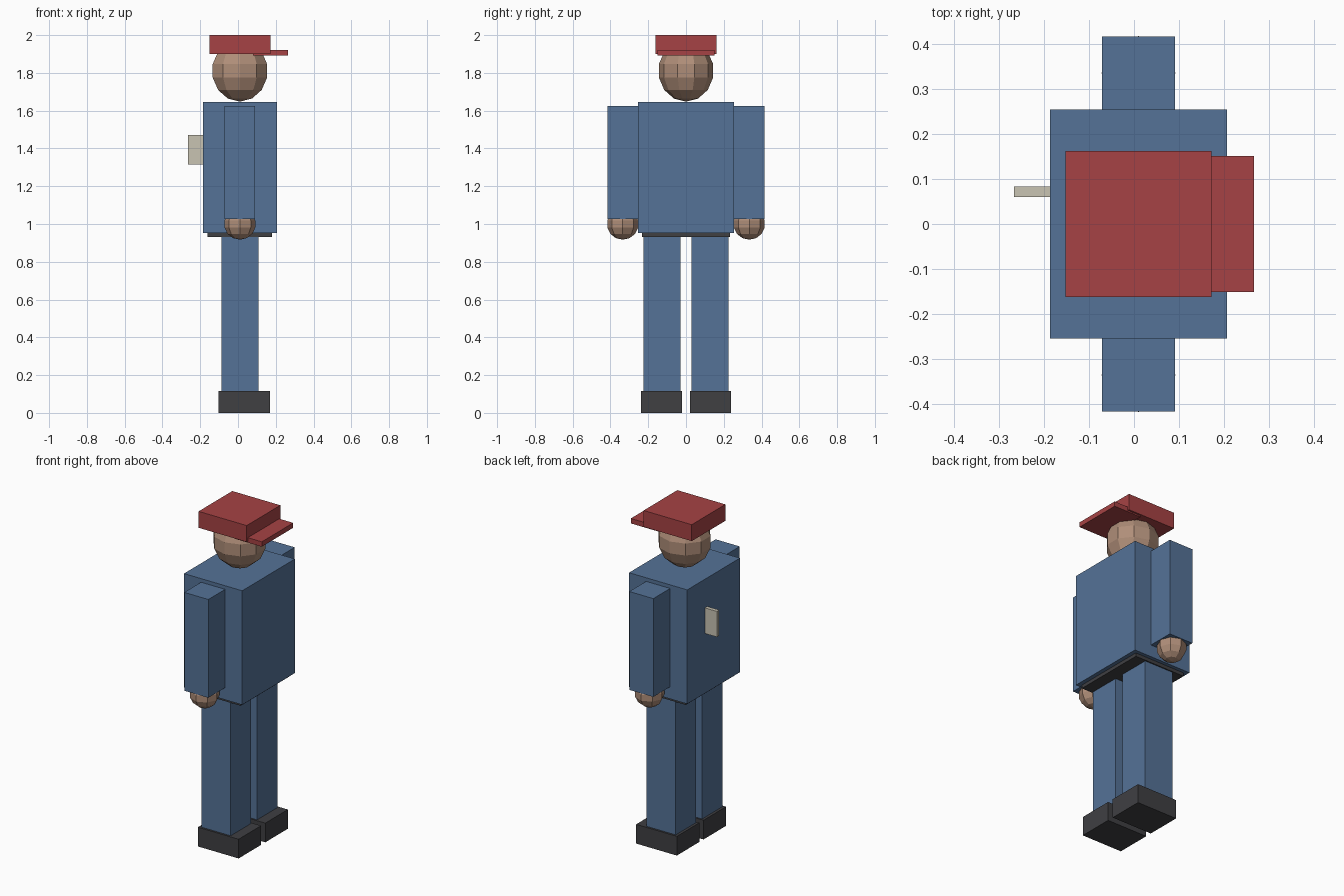
import bpy

if "Cube" in bpy.data.objects:
    bpy.data.objects.remove(bpy.data.objects["Cube"])

CX = 0.01  # body axis; the figure looks towards +x


def material(name, rgb):
    m = bpy.data.materials.new(name)
    m.diffuse_color = (*rgb, 1)
    m.use_nodes = True
    m.node_tree.nodes["Principled BSDF"].inputs["Base Color"].default_value = m.diffuse_color
    return m


blue = material("blue_cloth", (0.09, 0.17, 0.31))
red = material("red_cloth", (0.38, 0.055, 0.058))
skin = material("skin", (0.43, 0.27, 0.19))
dark = material("dark_leather", (0.05, 0.05, 0.055))
cream = material("cream", (0.58, 0.55, 0.45))


def finish(name, mat):
    ob = bpy.context.object
    ob.name = ob.data.name = name
    bpy.ops.object.transform_apply(location=False, rotation=False, scale=True)
    ob.data.materials.append(mat)
    return ob


def box(name, x, y, z, mat):
    """Box from (min, max) ranges on each axis."""
    spans = (x, y, z)
    bpy.ops.mesh.primitive_cube_add(size=1, location=[(a + b) / 2 for a, b in spans])
    bpy.context.object.scale = [b - a for a, b in spans]
    return finish(name, mat)


def ball(name, center, radii, segments, rings, mat):
    bpy.ops.mesh.primitive_uv_sphere_add(segments=segments, ring_count=rings,
                                         radius=1, location=center)
    bpy.context.object.scale = radii
    return finish(name, mat)


# Torso, belt and tag on the rear
box("torso", (CX - 0.196, CX + 0.196), (-0.254, 0.254), (0.952, 1.647), blue)
box("belt", (CX - 0.171, CX + 0.171), (-0.232, 0.232), (0.931, 0.99), dark)
box("rear_tag", (-0.266, -0.18), (0.06, 0.083), (1.316, 1.472), cream)

# Limbs, mirrored across y
for side, s in (("right", -1), ("left", 1)):
    def span(a, b):
        return tuple(sorted((s * a, s * b)))

    box(f"{side}_arm", (CX - 0.081, CX + 0.081), span(0.254, 0.416), (1.026, 1.625), blue)
    ball(f"{side}_hand", (CX, s * 0.335, 1.0), (0.084, 0.084, 0.083), 8, 7, skin)
    box(f"{side}_leg", (CX - 0.098, CX + 0.098), span(0.029, 0.225), (0.117, 0.94), blue)
    box(f"{side}_shoe", (-0.104, 0.17), span(0.02, 0.237), (0, 0.117), dark)

# Head and cap
ball("head", (CX, 0, 1.811), (0.155, 0.147, 0.163), 10, 7, skin)
box("cap", (CX - 0.162, CX + 0.162), (-0.162, 0.162), (1.9, 2.0), red)
box("cap_brim", (0.08, 0.266), (-0.151, 0.151), (1.892, 1.922), red)
